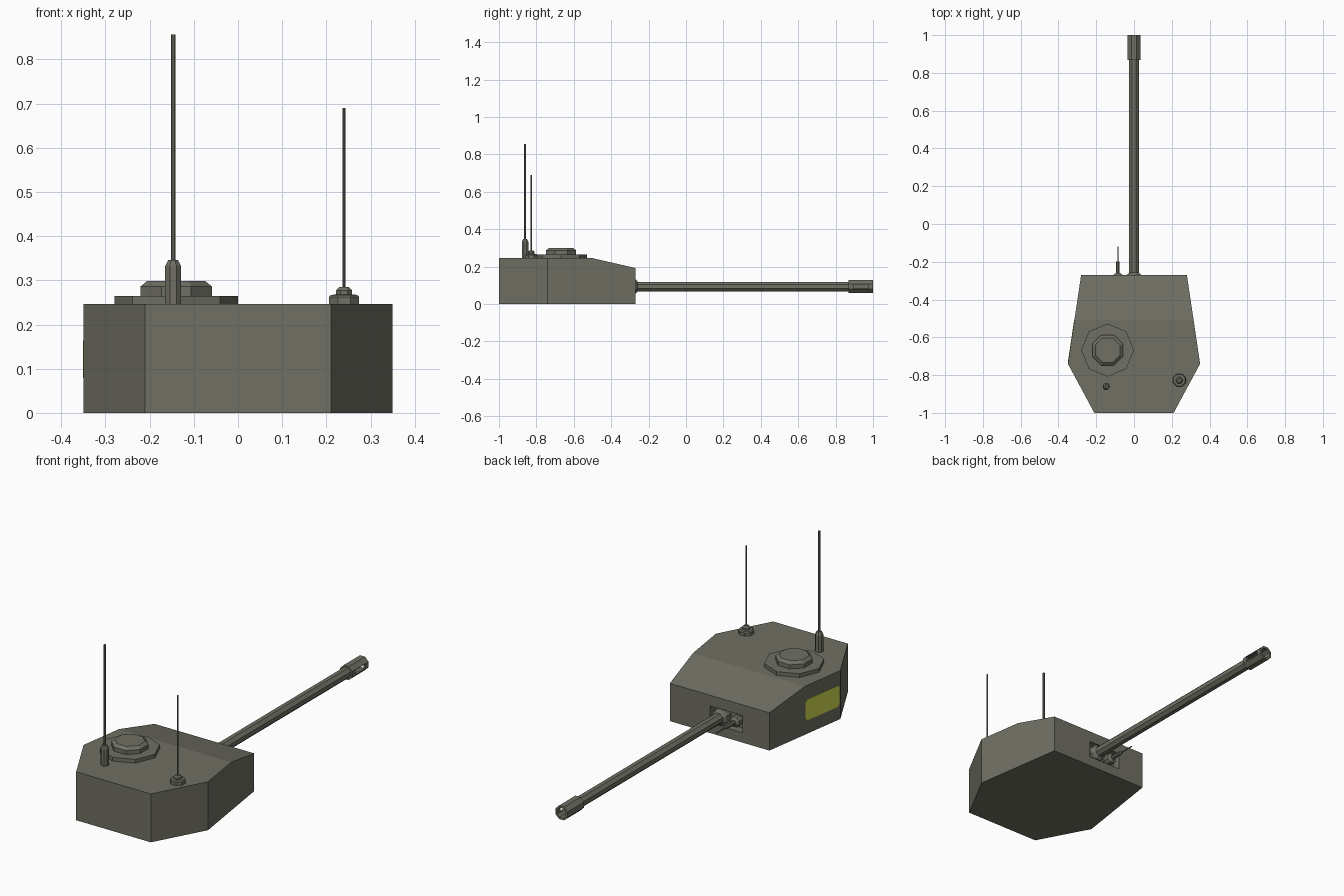
import bpy, bmesh, math
from mathutils import Matrix, Vector

if "Cube" in bpy.data.objects:
    bpy.data.objects.remove(bpy.data.objects["Cube"])


def material(name, rgb):
    m = bpy.data.materials.new(name)
    m.diffuse_color = (*rgb, 1)
    m.use_nodes = True
    m.node_tree.nodes["Principled BSDF"].inputs["Base Color"].default_value = m.diffuse_color
    return m


OLIVE = material("olive_grey", (0.16, 0.16, 0.127))
YELLOW = material("yellow_green", (0.64, 0.72, 0.08))


def finish(name, bm, mat=OLIVE):
    bmesh.ops.recalc_face_normals(bm, faces=bm.faces)
    me = bpy.data.meshes.new(name)
    bm.to_mesh(me)
    bm.free()
    me.materials.append(mat)
    ob = bpy.data.objects.new(name, me)
    bpy.context.collection.objects.link(ob)
    return ob


def lathe(name, profile, origin, sides=8, along_y=False, flat=True, closed=False):
    """Rings of (radius, position) around z, or around +y when along_y is set."""
    bm = bmesh.new()
    off = math.pi / sides if flat else 0
    rings = []
    for r, h in profile:
        rr = r / math.cos(math.pi / sides) if flat else r
        ring = []
        for i in range(sides):
            a = off + i * 2 * math.pi / sides
            u, v = rr * math.cos(a), rr * math.sin(a)
            p = Vector((u, h, v)) if along_y else Vector((u, v, h))
            ring.append(bm.verts.new(p + Vector(origin)))
        rings.append(ring)
    pairs = list(zip(rings, rings[1:]))
    if closed:
        pairs.append((rings[-1], rings[0]))
    else:
        bm.faces.new(rings[0])
        bm.faces.new(rings[-1])
    for a, b in pairs:
        for i in range(sides):
            j = (i + 1) % sides
            bm.faces.new((a[i], a[j], b[j], b[i]))
    return finish(name, bm)


def cut_box(ob, lo, hi):
    """Cut an axis-aligned box out of an object and bake the result."""
    lo, hi = Vector(lo), Vector(hi)
    bm = bmesh.new()
    bmesh.ops.create_cube(bm, size=1, matrix=Matrix.Translation((lo + hi) / 2)
                          @ Matrix.Diagonal((*(hi - lo), 1)))
    cutter = finish("cutter", bm)
    cutter.hide_render = True
    mod = ob.modifiers.new("cut", 'BOOLEAN')
    mod.operation, mod.solver, mod.object = 'DIFFERENCE', 'EXACT', cutter
    dg = bpy.context.evaluated_depsgraph_get()
    me = bpy.data.meshes.new_from_object(ob.evaluated_get(dg))
    ob.modifiers.clear()
    ob.data = me
    bpy.data.objects.remove(cutter)


# Turret body: six-sided prism with a sloped front roof and a gun recess
half = [(0.28, -0.27), (0.35, -0.74), (0.21, -1.0)]
outline = half + [(-x, y) for x, y in reversed(half)]
bm = bmesh.new()
base = bm.faces.new([bm.verts.new((x, y, 0)) for x, y in outline])
ext = bmesh.ops.extrude_face_region(bm, geom=[base], use_keep_orig=True)
bmesh.ops.translate(bm, vec=(0, 0, 0.246),
                    verts=[g for g in ext["geom"] if isinstance(g, bmesh.types.BMVert)])
bmesh.ops.recalc_face_normals(bm, faces=bm.faces)
bmesh.ops.bisect_plane(bm, geom=bm.verts[:] + bm.edges[:] + bm.faces[:],
                       plane_co=(0, -0.505, 0.246), plane_no=(0, 0.054, 0.235),
                       clear_outer=True)
bmesh.ops.holes_fill(bm, edges=[e for e in bm.edges if e.is_boundary])
turret = finish("turret_body", bm)
cut_box(turret, (-0.13, -0.31, 0.05), (0.055, -0.2, 0.137))

# Main gun: round mount, barrel and hollow slotted muzzle
Z = 0.093
lathe("gun_mount", [(0.034, -0.32), (0.04, -0.28), (0.037, -0.268), (0.026, -0.258)],
      (0, 0, Z), along_y=True)
lathe("gun_barrel", [(0.0255, -0.27), (0.0255, 0.872)], (0, 0, Z), along_y=True)
muzzle = lathe("muzzle_brake", [(0.02, 0.868), (0.034, 0.868), (0.034, 1.0),
                                (0.024, 1.0), (0.024, 0.872), (0.02, 0.872)],
               (0, 0, Z), along_y=True, closed=True)
cut_box(muzzle, (0, 0.895, Z - 0.012), (0.06, 0.975, Z + 0.012))

# Secondary gun beside the main gun
lathe("small_gun_mount", [(0.02, -0.32), (0.027, -0.285), (0.025, -0.27), (0.012, -0.26)],
      (-0.085, 0, Z), along_y=True)
lathe("small_gun", [(0.0095, -0.27), (0.0095, -0.2), (0.003, -0.198), (0.003, -0.12)],
      (-0.085, 0, Z), along_y=True)

# Commander hatch: ring and bevelled lid
HATCH = (-0.14, -0.668, 0)
lathe("hatch_ring", [(0.14, 0.24), (0.14, 0.265)], HATCH, flat=False)
lathe("hatch_lid", [(0.081, 0.26), (0.081, 0.286), (0.065, 0.299)], HATCH)

# Antennas
lathe("tall_antenna_base", [(0.018, 0.24), (0.018, 0.332), (0.011, 0.346)],
      (-0.147, -0.86, 0))
lathe("tall_antenna", [(0.005, 0.34), (0.005, 0.856)], (-0.147, -0.86, 0))
lathe("short_antenna_base", [(0.034, 0.24), (0.034, 0.262), (0.03, 0.267), (0.018, 0.268),
                             (0.018, 0.277), (0.011, 0.285)], (0.24, -0.827, 0))
lathe("short_antenna", [(0.0035, 0.28), (0.0035, 0.69)], (0.24, -0.827, 0))

# Painted side panel on the left flank, with clipped corners
front, rear = Vector((-0.28, -0.27, 0)), Vector((-0.35, -0.74, 0))
along = rear - front
out = Vector((along.y, -along.x, 0)).normalized()
if out.x > 0:
    out = -out
t0, t1, z0, z1, c = 0.505, 0.985, 0.068, 0.175, 0.012
ct = c / along.length
pts = [(t0 + ct, z0), (t1 - ct, z0), (t1, z0 + c), (t1, z1 - c),
       (t1 - ct, z1), (t0 + ct, z1), (t0, z1 - c), (t0, z0 + c)]
bm = bmesh.new()
rings = [[bm.verts.new(front + along * t + out * d + Vector((0, 0, z))) for t, z in pts]
         for d in (-0.002, 0.0015)]
for r in rings:
    bm.faces.new(r)
for i in range(8):
    j = (i + 1) % 8
    bm.faces.new((rings[0][i], rings[0][j], rings[1][j], rings[1][i]))
finish("side_panel", bm, YELLOW)
